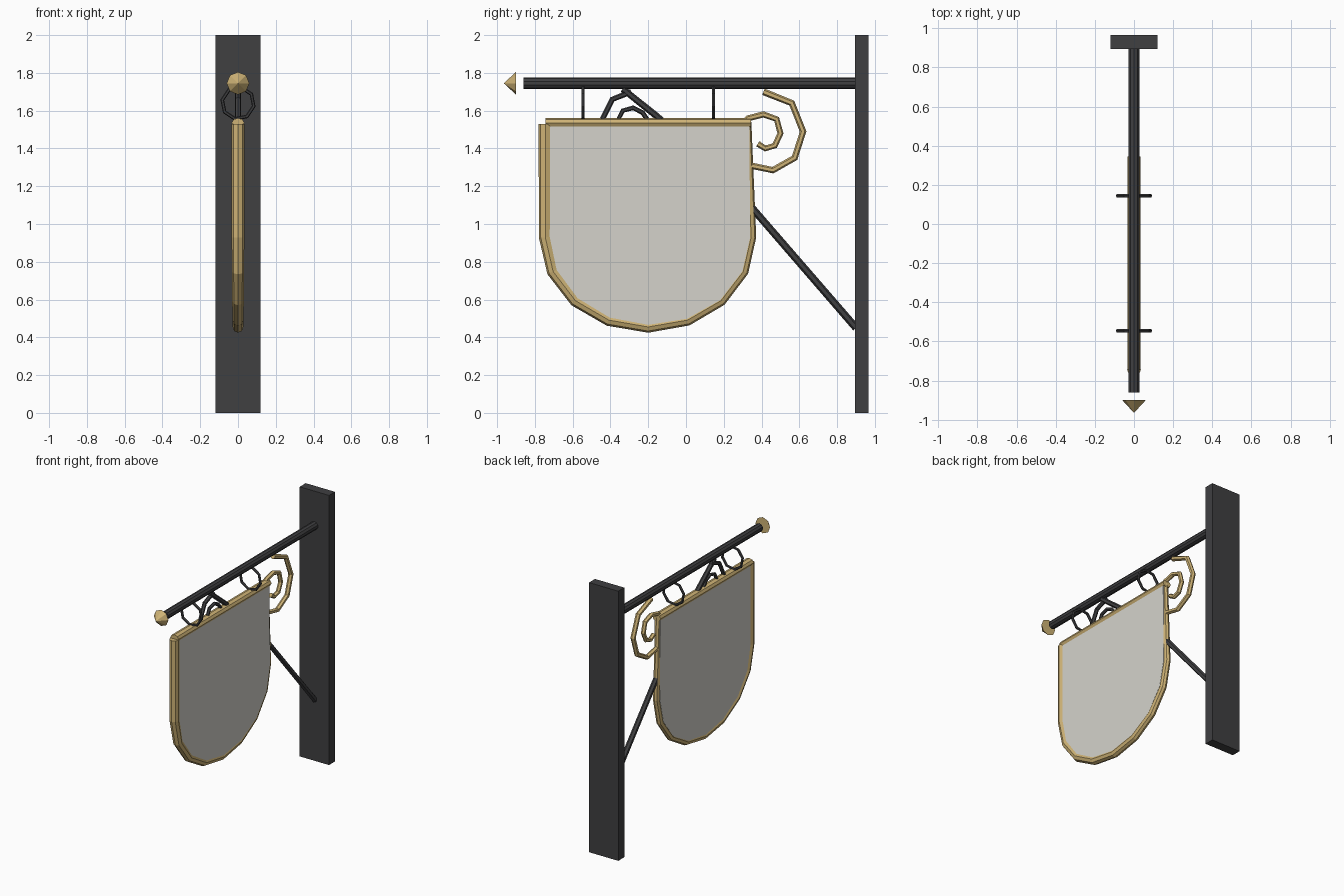
import bpy, bmesh, math
from mathutils import Vector

if "Cube" in bpy.data.objects:
    bpy.data.objects.remove(bpy.data.objects["Cube"])


def material(name, rgb):
    m = bpy.data.materials.new(name)
    m.diffuse_color = (*rgb, 1)
    m.use_nodes = True
    m.node_tree.nodes["Principled BSDF"].inputs["Base Color"].default_value = m.diffuse_color
    return m


IRON = material("dark_iron", (0.05, 0.05, 0.053))
GOLD = material("gold", (0.62, 0.45, 0.18))
PALE = material("pale_panel", (0.66, 0.65, 0.6))


def finish(name, bm, mat):
    bmesh.ops.recalc_face_normals(bm, faces=bm.faces)
    me = bpy.data.meshes.new(name)
    bm.to_mesh(me)
    bm.free()
    me.materials.append(mat)
    ob = bpy.data.objects.new(name, me)
    bpy.context.collection.objects.link(ob)
    return ob


def tube(name, path, radii, mat, sides=8, x_scale=(1, 1)):
    """Sweep a polygon along (y, z) points lying in the x = 0 plane."""
    pts = [Vector((0, y, z)) for y, z in path]
    n = len(pts)
    bm = bmesh.new()
    rings = []
    for i, p in enumerate(pts):
        d = (pts[min(i + 1, n - 1)] - pts[max(i - 1, 0)]).normalized()
        side = Vector((0, -d.z, d.y))
        t = i / (n - 1)
        r = radii[0] + (radii[1] - radii[0]) * t
        sx = x_scale[0] + (x_scale[1] - x_scale[0]) * t
        rings.append([bm.verts.new(p + side * r * math.cos(a) + Vector((r * sx * math.sin(a), 0, 0)))
                      for a in (math.tau * k / sides for k in range(sides))])
    for a, b in zip(rings, rings[1:]):
        for k in range(sides):
            j = (k + 1) % sides
            bm.faces.new((a[k], a[j], b[j], b[k]))
    bm.faces.new(rings[0])
    bm.faces.new(rings[-1])
    return finish(name, bm, mat)


def arc(ry, rz):
    """Rounded lower edge of the sign, left to right, in eight segments."""
    return [(-0.2 - ry * math.cos(math.pi * k / 8), 0.93 - rz * math.sin(math.pi * k / 8))
            for k in range(9)]


# Wall plate
bpy.ops.mesh.primitive_cube_add(size=1, location=(0, 0.93, 1))
plate = bpy.context.object
plate.name = "wall_plate"
plate.scale = (0.24, 0.07, 2)
plate.data.materials.append(IRON)

# Horizontal rod
tube("hanging_rod", [(-0.86, 1.745), (0.9, 1.745)], (0.03, 0.03), IRON, 10)

# Pointed finial just off the rod end
bpy.ops.mesh.primitive_cone_add(vertices=8, radius1=0.06, radius2=0, depth=0.065,
                                location=(0, -0.9325, 1.745), rotation=(math.pi / 2, 0, 0))
finial = bpy.context.object
finial.name = "finial"
finial.data.materials.append(GOLD)

# Sign panel
outline = [(-0.74, 1.53)] + arc(0.54, 0.47) + [(0.335, 1.53)]
bm = bmesh.new()
face = bm.faces.new([bm.verts.new((-0.024, y, z)) for y, z in outline])
ext = bmesh.ops.extrude_face_region(bm, geom=[face])
bmesh.ops.translate(bm, vec=(0.048, 0, 0),
                    verts=[v for v in ext["geom"] if isinstance(v, bmesh.types.BMVert)])
finish("sign_panel", bm, PALE)

# Frame: sides and rounded bottom, then the top bar
tube("frame_surround", [(-0.745, 1.53)] + arc(0.545, 0.475) + [(0.32, 1.54)],
     (0.035, 0.026), GOLD, 8, (1, 0.85))
tube("frame_top", [(-0.745, 1.535), (0.345, 1.535)], (0.026, 0.026), GOLD, 8, (1.3, 1.3))

# Hanging rings between rod and frame
for i, y in enumerate((-0.545, 0.145)):
    bpy.ops.mesh.primitive_torus_add(major_segments=8, minor_segments=6, major_radius=0.085,
                                     minor_radius=0.01, location=(0, y, 1.64),
                                     rotation=(math.pi / 2, 0.2, 0))
    ring = bpy.context.object
    ring.name = f"hanging_ring_{i + 1}"
    ring.data.materials.append(IRON)

# Diagonal brace running up through the sign to the rod
tube("brace", [(0.9, 0.45), (0.35, 1.085), (0.1, 1.345), (-0.16, 1.575), (-0.335, 1.715)],
     (0.02, 0.017), IRON, 6)

# Iron scroll at the upper end of the brace
tube("iron_scroll", [(-0.29, 1.70), (-0.39, 1.66), (-0.445, 1.55), (-0.42, 1.44), (-0.31, 1.38),
                     (-0.21, 1.43), (-0.19, 1.53), (-0.23, 1.59), (-0.28, 1.615),
                     (-0.335, 1.60), (-0.36, 1.55), (-0.33, 1.5)], (0.015, 0.012), IRON, 6)

# Gold scroll between sign and wall
tube("gold_scroll", [(0.41, 1.70), (0.56, 1.64), (0.62, 1.49), (0.575, 1.35), (0.46, 1.285),
                     (0.34, 1.31), (0.27, 1.39), (0.27, 1.49), (0.33, 1.56), (0.41, 1.58),
                     (0.48, 1.555), (0.5, 1.48), (0.47, 1.415), (0.42, 1.40), (0.38, 1.425)],
     (0.018, 0.016), GOLD, 6)
